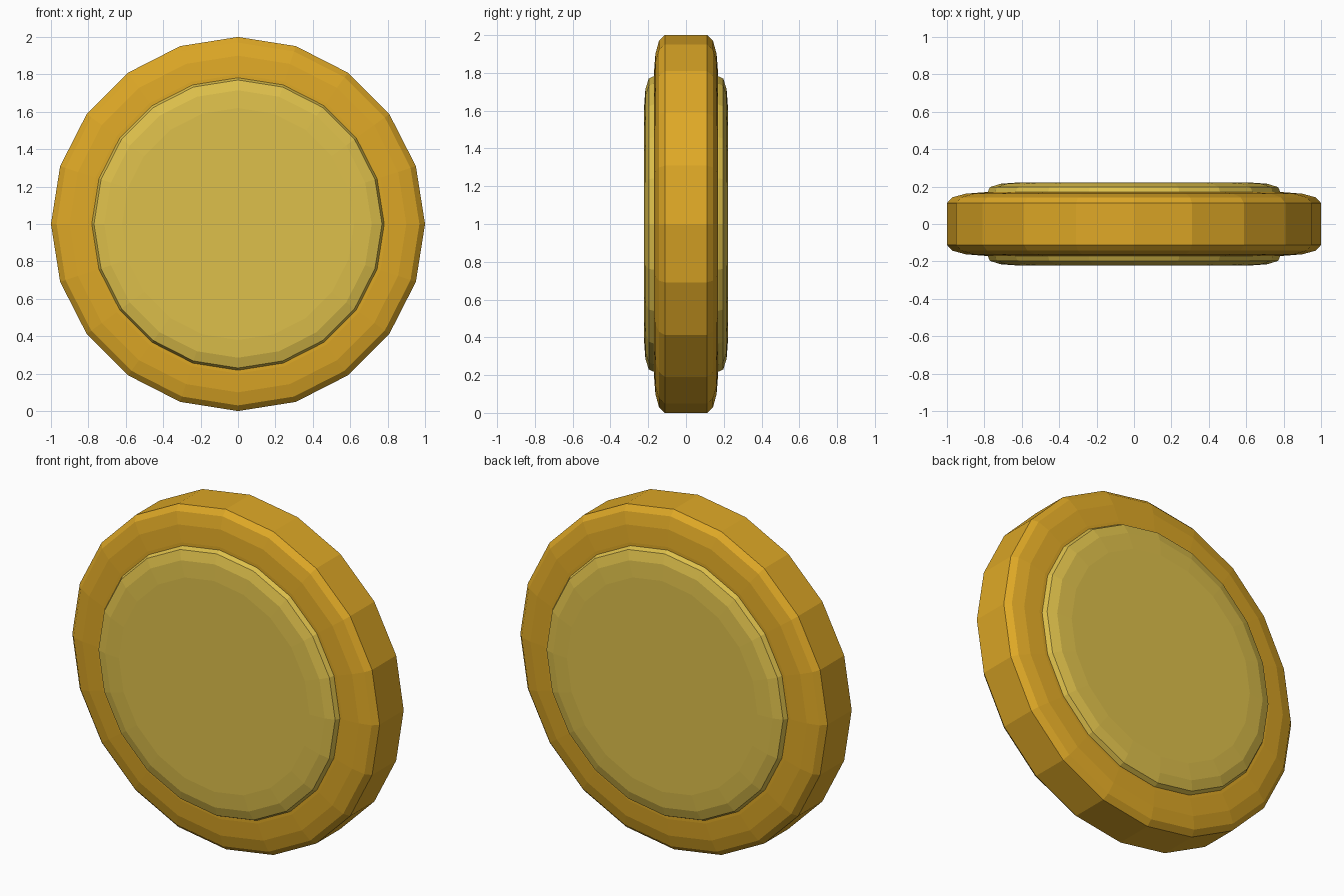
import bpy, bmesh, math

if "Cube" in bpy.data.objects:
    bpy.data.objects.remove(bpy.data.objects["Cube"])

SIDES = 20


def material(name, srgb):
    m = bpy.data.materials.new(name)
    lin = [((c / 255 + 0.055) / 1.055) ** 2.4 for c in srgb]
    m.diffuse_color = (*lin, 1)
    m.use_nodes = True
    m.node_tree.nodes["Principled BSDF"].inputs["Base Color"].default_value = m.diffuse_color
    return m


def lathe_disc(name, half_profile, mat):
    """Turn a (radius, depth) half profile about the y axis, mirrored front to back."""
    profile = [(r, -d) for r, d in half_profile] + [(r, d) for r, d in reversed(half_profile)]
    bm = bmesh.new()
    rings = []
    for r, y in profile:
        rings.append([bm.verts.new((r * math.sin(2 * math.pi * i / SIDES), y,
                                    1 + r * math.cos(2 * math.pi * i / SIDES)))
                      for i in range(SIDES)])
    for a, b in zip(rings, rings[1:]):
        for i in range(SIDES):
            j = (i + 1) % SIDES
            bm.faces.new((a[i], a[j], b[j], b[i]))
    bm.faces.new(rings[0])
    bm.faces.new(rings[-1])
    bmesh.ops.recalc_face_normals(bm, faces=bm.faces)
    mesh = bpy.data.meshes.new(name)
    bm.to_mesh(mesh)
    bm.free()
    mesh.materials.append(mat)
    ob = bpy.data.objects.new(name, mesh)
    bpy.context.collection.objects.link(ob)
    return ob


# Thick outer rim with rounded edges
lathe_disc("coin_rim", [(0.80, 0.17), (0.90, 0.162), (0.97, 0.143), (1.0, 0.112)],
           material("dark gold", (222, 168, 38)))

# Paler raised centre on both faces
lathe_disc("coin_centre", [(0.62, 0.222), (0.715, 0.215), (0.77, 0.197), (0.782, 0.172)],
           material("pale gold", (222, 192, 75)))
